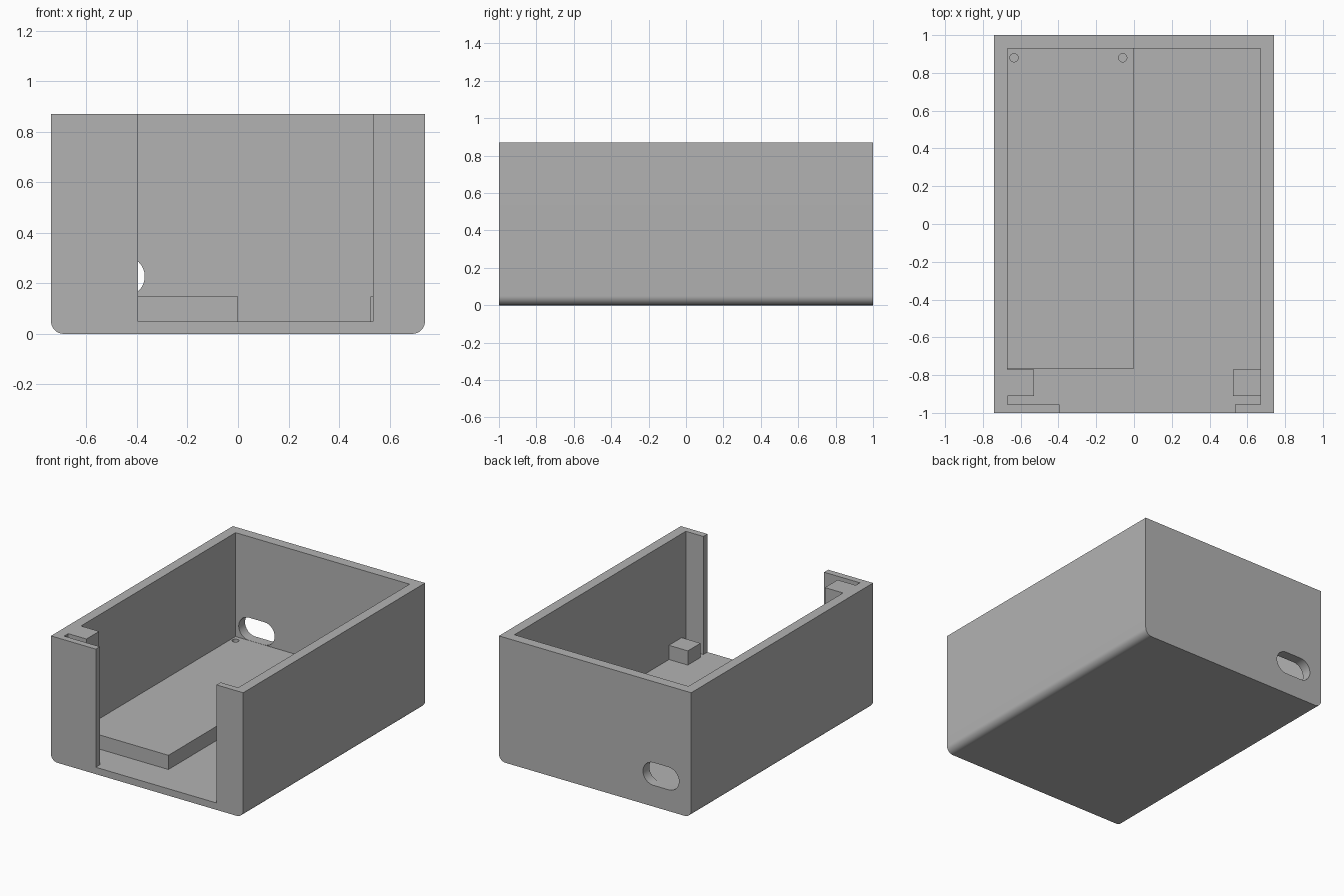
import bpy, bmesh
from math import sin, cos, pi, radians
from mathutils import Vector

if "Cube" in bpy.data.objects:
    bpy.data.objects.remove(bpy.data.objects["Cube"], do_unlink=True)

grey = bpy.data.materials.new("plain grey")
grey.use_nodes = True
grey.diffuse_color = (0.45, 0.45, 0.45, 1)
grey.node_tree.nodes["Principled BSDF"].inputs["Base Color"].default_value = grey.diffuse_color

HX, HY, TOP = 0.74, 1.0, 0.87       # outer half sizes and height
IX, BACK, FLOOR = 0.67, 0.93, 0.048  # cavity limits
DECK = 0.147                         # height of the raised parts


def prism(name, outline, low, high, axis="z"):
    """Extrude a plan outline along z, or an xz outline along y."""
    bm = bmesh.new()
    place = (lambda a, b: (a, b, low)) if axis == "z" else (lambda a, b: (a, low, b))
    face = bm.faces.new([bm.verts.new(place(a, b)) for a, b in outline])
    depth = Vector((0, 0, high - low)) if axis == "z" else Vector((0, high - low, 0))
    new = bmesh.ops.extrude_face_region(bm, geom=[face])["geom"]
    bmesh.ops.translate(bm, vec=depth, verts=[v for v in new if isinstance(v, bmesh.types.BMVert)])
    bmesh.ops.recalc_face_normals(bm, faces=bm.faces)
    mesh = bpy.data.meshes.new(name)
    bm.to_mesh(mesh)
    bm.free()
    mesh.materials.append(grey)
    obj = bpy.data.objects.new(name, mesh)
    bpy.context.collection.objects.link(obj)
    return obj


def rect(x0, x1, y0, y1):
    return [(x0, y0), (x1, y0), (x1, y1), (x0, y1)]


def arc(cx, cy, r, start, end, steps):
    turn = [radians(start + (end - start) * i / steps) for i in range(steps + 1)]
    return [(cx + r * cos(t), cy + r * sin(t)) for t in turn]


def cut(target, cutter):
    """Subtract a cutter for good, then drop it."""
    cutter.hide_render = True
    mod = target.modifiers.new("cut", "BOOLEAN")
    mod.operation, mod.solver, mod.object = "DIFFERENCE", "EXACT", cutter
    bpy.ops.object.select_all(action="DESELECT")
    bpy.context.view_layer.objects.active = target
    target.select_set(True)
    bpy.ops.object.modifier_apply(modifier=mod.name)
    bpy.data.objects.remove(cutter, do_unlink=True)


def smooth(obj):
    bpy.ops.object.select_all(action="DESELECT")
    bpy.context.view_layer.objects.active = obj
    obj.select_set(True)
    bpy.ops.object.shade_smooth_by_angle(angle=radians(30))


# Outer shell with rounded lower long edges
R = 0.05
case = prism("case", [(HX, TOP), (-HX, TOP)]
             + arc(R - HX, R, R, 180, 270, 10)
             + arc(HX - R, R, R, 270, 360, 10), -HY, HY, "y")

# Cavity and front opening, leaving the slotted corner post standing
lip, slot, post, post_x = -0.955, -0.91, -0.77, -0.53
open_l, open_r = -0.395, 0.535
cavity = [(open_l, -1.2), (open_r, -1.2), (open_r, lip), (IX, lip),
          (IX, BACK), (-IX, BACK), (-IX, post), (post_x, post),
          (post_x, slot), (-IX, slot), (-IX, lip), (open_l, lip)]
cut(case, prism("cavity_cutter", cavity, FLOOR, 1.2))

# Rounded cable slot through the back wall
r, zc = 0.079, 0.227
cable = arc(-0.448, zc, r, -90, 90, 16) + arc(-0.567, zc, r, 90, 270, 16)
cut(case, prism("cable_cutter", cable, 0.85, 1.2, "y"))
smooth(case)

# Raised deck with two screw holes
deck = prism("raised_deck", rect(-IX, 0, -0.765, BACK), FLOOR, DECK)
for x in (-0.635, -0.06):
    cut(deck, prism("screw_cutter", arc(x, 0.88, 0.022, 0, 345, 23), FLOOR + 0.005, 0.3))
smooth(deck)

# Low block in the other front corner
prism("corner_block", rect(0.525, IX, slot, post), FLOOR, DECK)
